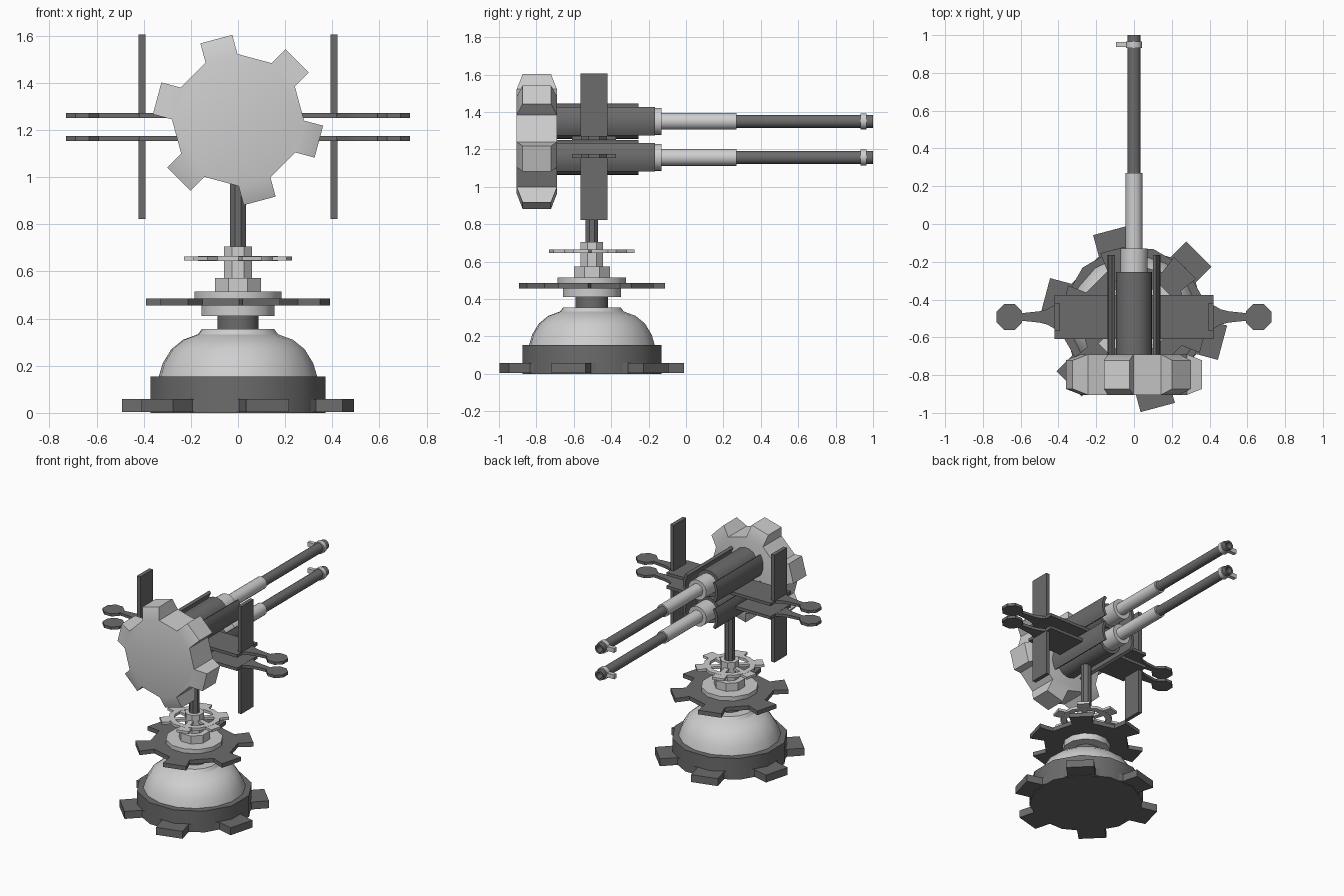
import bpy, bmesh, math
from math import sin, cos, pi, radians

if "Cube" in bpy.data.objects:
    bpy.data.objects.remove(bpy.data.objects["Cube"])

def material(name, v):
    m = bpy.data.materials.new(name)
    m.diffuse_color = (v, v, v, 1)
    m.use_nodes = True
    m.node_tree.nodes["Principled BSDF"].inputs["Base Color"].default_value = m.diffuse_color
    return m

DARK = material("dark grey metal", 0.15)
LIGHT = material("light grey metal", 0.62)
CY = -0.503                       # y of the pedestal axis

def finish(name, bm, mat):
    bmesh.ops.recalc_face_normals(bm, faces=bm.faces[:])
    me = bpy.data.meshes.new(name)
    bm.to_mesh(me)
    bm.free()
    ob = bpy.data.objects.new(name, me)
    bpy.context.collection.objects.link(ob)
    me.materials.append(mat)
    bpy.ops.object.select_all(action='DESELECT')
    ob.select_set(True)
    bpy.context.view_layer.objects.active = ob
    bpy.ops.object.shade_smooth_by_angle(angle=radians(31))
    return ob

def placed(axis, u, v, h):
    return (u, v, h) if axis == 'z' else (u, h, v)

def lathe(name, prof, mat, n=12, axis='z', c=(0, CY), turn=15, closed=False):
    """Turn (radius, height) points about an axis; ends are capped unless closed."""
    bm = bmesh.new()
    rings = []
    for r, h in prof:
        ang = [radians(turn) + 2 * pi * k / n for k in range(n)]
        rings.append([bm.verts.new(placed(axis, c[0] + r * cos(a), c[1] + r * sin(a), h)) for a in ang])
    pairs = list(zip(rings, rings[1:]))
    if closed:
        pairs.append((rings[-1], rings[0]))
    else:
        bm.faces.new(rings[0])
        bm.faces.new(rings[-1])
    for a, b in pairs:
        for k in range(n):
            j = (k + 1) % n
            bm.faces.new((a[k], a[j], b[j], b[k]))
    return finish(name, bm, mat)

def gear(name, root, tip, half, h0, h1, mat, axis='z', c=(0, CY), inset=0, flare=0):
    """Six-toothed plate; tooth tips can be thinner than the hub by inset per side."""
    bm = bmesh.new()
    sides = []
    base = math.sqrt(root * root - half * half)
    for h, ht in ((h0, h0 + inset), (h1, h1 - inset)):
        teeth = []
        for k in range(6):
            a = radians(-15 + 60 * k)
            pts = [(base, -half, h), (tip, -half - flare, ht), (tip, half + flare, ht), (base, half, h)]
            teeth.append([bm.verts.new(placed(axis, c[0] + x * cos(a) - y * sin(a),
                                              c[1] + x * sin(a) + y * cos(a), z)) for x, y, z in pts])
        bm.faces.new([t[i] for t in teeth for i in (0, 3)])
        for t in teeth:
            bm.faces.new(t)
        sides.append([v for t in teeth for v in t])
    lo, hi = sides
    for k in range(24):
        j = (k + 1) % 24
        bm.faces.new((lo[k], lo[j], hi[j], hi[k]))
    return finish(name, bm, mat)

def prism(name, pts, h0, h1, mat, axis='z'):
    """Extrude a flat outline."""
    bm = bmesh.new()
    lo, hi = ([bm.verts.new(placed(axis, u, v, h)) for u, v in pts] for h in (h0, h1))
    bm.faces.new(lo)
    bm.faces.new(hi)
    n = len(pts)
    for k in range(n):
        j = (k + 1) % n
        bm.faces.new((lo[k], lo[j], hi[j], hi[k]))
    return finish(name, bm, mat)

def rect(x0, x1, y0, y1):
    return [(x0, y0), (x1, y0), (x1, y1), (x0, y1)]

# Pedestal: toothed foot, drum, dome
gear("foot_teeth", 0.38, 0.485, 0.094, 0.004, 0.058, DARK)
lathe("base_drum", [(0.385, 0), (0.385, 0.155)], DARK)
lathe("dome", [(0.34, 0.15), (0.322, 0.21), (0.285, 0.27), (0.235, 0.31), (0.172, 0.333), (0.155, 0.355)],
      LIGHT, n=16)

# Column with stacked collars and gears
lathe("column_neck", [(0.09, 0.35), (0.09, 0.415)], DARK)
lathe("lower_collar", [(0.16, 0.41), (0.16, 0.457)], LIGHT)
gear("column_gear", 0.29, 0.382, 0.07, 0.455, 0.485, DARK, flare=0.012)
lathe("upper_collar", [(0.19, 0.484), (0.19, 0.515)], LIGHT)
lathe("hub_step", [(0.105, 0.51), (0.105, 0.573)], LIGHT, n=8, turn=22.5)
lathe("hub", [(0.065, 0.57), (0.065, 0.705)], LIGHT, n=8, turn=22.5)
lathe("mount_post", [(0.036, 0.70), (0.036, 1.10)], DARK, n=8, turn=22.5)

# Spoked wheel around the hub
lathe("wheel_rim", [(0.135, 0.645), (0.175, 0.645), (0.175, 0.665), (0.135, 0.665)], LIGHT, closed=True)
for k in range(6):
    a = radians(-15 + 60 * k)
    for part, r0, r1, w in (("wheel_spoke", 0.05, 0.15, 0.017), ("wheel_tooth", 0.16, 0.225, 0.042)):
        pts = [(x * cos(a) - y * sin(a), CY + x * sin(a) + y * cos(a)) for x, y in rect(r0, r1, -w, w)]
        prism(f"{part}_{k + 1}", pts, 0.646, 0.664, LIGHT)

# Big toothed drum at the front
gear("toothed_drum", 0.28, 0.355, 0.07, -0.905, -0.69, LIGHT, axis='y', c=(0, 1.242), inset=0.032)

# Two guns, one above the other
for label, z in (("upper", 1.35), ("lower", 1.157)):
    c = (0, z)
    lathe(label + "_breech", [(0.095, -0.72), (0.095, -0.255)], DARK, n=16, axis='y', c=c)
    lathe(label + "_collar", [(0.073, -0.26), (0.073, -0.13)], LIGHT, n=16, axis='y', c=c)
    lathe(label + "_sleeve", [(0.045, -0.135), (0.045, 0.27)], LIGHT, n=16, axis='y', c=c)
    lathe(label + "_barrel", [(0.035, 0.26), (0.035, 1.0), (0.023, 1.0), (0.023, 0.94)], DARK,
          n=16, axis='y', c=c)
    lathe(label + "_muzzle_ring", [(0.034, 0.932), (0.043, 0.932), (0.043, 0.966), (0.034, 0.966)],
          LIGHT, n=16, axis='y', c=c, closed=True)
    prism(label + "_muzzle_lug", rect(-0.095, -0.034, z - 0.016, z + 0.016), 0.936, 0.964, LIGHT, axis='y')
    # Curved guards beside each breech
    for s, side in ((-1, "left"), (1, "right")):
        arc = [radians(-33 + 11 * k) for k in range(7)]
        pts = [(s * 0.14 * cos(a), z + 0.14 * sin(a)) for a in arc]
        pts += [(s * 0.12 * cos(a), z + 0.12 * sin(a)) for a in reversed(arc)]
        prism(f"{label}_{side}_guard", pts, -0.70, -0.165, DARK, axis='y')

# Horizontal cross plates with tapered arms, round paddles and upright fins
WY = -0.492
for label, z0, z1, f0, f1 in (("upper", 1.25, 1.272, 1.262, 1.605), ("lower", 1.153, 1.175, 0.822, 1.163)):
    prism(label + "_cross_plate", rect(-0.42, 0.42, WY - 0.117, WY + 0.117), z0, z1, DARK)
    for s, side in ((-1, "left"), (1, "right")):
        half = [(0.39, 0.07), (0.425, 0.06), (0.46, 0.04), (0.50, 0.03), (0.595, 0.02)]
        for k in range(8):            # octagonal paddle
            a = radians(157.5 - 45 * k)
            if sin(a) > 0:
                half.append((0.66 + 0.074 * cos(a), 0.074 * sin(a)))
        pts = [(s * x, WY + y) for x, y in half] + [(s * x, WY - y) for x, y in reversed(half)]
        prism(f"{label}_{side}_arm", pts, z0 + 0.001, z1 - 0.001, DARK)
        prism(f"{label}_{side}_fin", rect(s * 0.393, s * 0.421, WY - 0.072, WY + 0.072), f0, f1, DARK)
